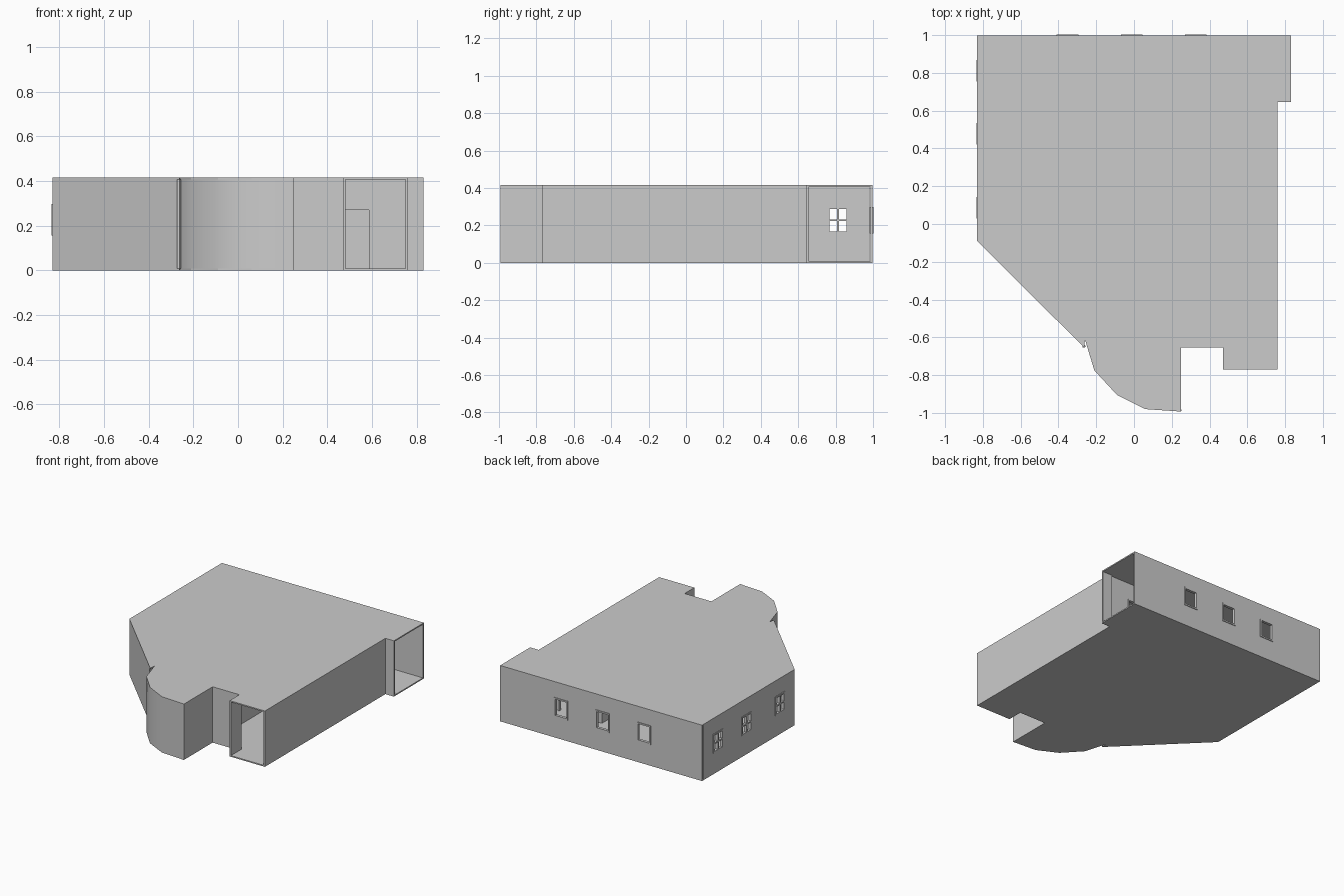
import bpy, bmesh, math
from mathutils import Vector, Matrix

if "Cube" in bpy.data.objects:
    bpy.data.objects.remove(bpy.data.objects["Cube"])

T = 0.011            # wall thickness
SLAB = 0.009         # floor / ceiling thickness
H = 0.415            # overall height
CURVE = [(0.25, -0.993), (0.06, -0.98), (-0.09, -0.905), (-0.21, -0.775), (-0.26, -0.61)]
NOTCH, SIDE = (-0.263, -0.655), (-0.83, -0.09)


def finish(name, bm):
    bmesh.ops.recalc_face_normals(bm, faces=bm.faces)
    me = bpy.data.meshes.new(name)
    bm.to_mesh(me)
    bm.free()
    ob = bpy.data.objects.new(name, me)
    bpy.context.collection.objects.link(ob)
    return ob


def prism(name, pts, z0, z1):
    bm = bmesh.new()
    f = bm.faces.new([bm.verts.new((x, y, z0)) for x, y in pts])
    ext = bmesh.ops.extrude_face_region(bm, geom=[f])['geom']
    bmesh.ops.translate(bm, vec=(0, 0, z1 - z0), verts=[v for v in ext if isinstance(v, bmesh.types.BMVert)])
    return finish(name, bm)


def wall(name, path):
    """Thickened polyline; the thickness goes to the right of the path."""
    p = [Vector(q) for q in path]
    nrm = []
    for a, b in zip(p, p[1:]):
        d = (b - a).normalized()
        nrm.append(Vector((d.y, -d.x)))
    inner = []
    for i, q in enumerate(p):
        n0, n1 = nrm[max(i - 1, 0)], nrm[min(i, len(nrm) - 1)]
        m = (n0 + n1).normalized()
        inner.append(q + m * T / max(m.dot(n0), 0.5))
    return prism(name, path + [tuple(q) for q in reversed(inner)], SLAB, H - SLAB)


def boxes(name, items):
    bm = bmesh.new()
    for lo, hi in items:
        lo, hi = Vector(lo), Vector(hi)
        bmesh.ops.create_cube(bm, size=1, matrix=Matrix.Translation((lo + hi) / 2) @ Matrix.Diagonal((*(hi - lo), 1)))
    return finish(name, bm)


def cut(ob, items):
    cutter = boxes("cutter", items)
    cutter.hide_render = True
    mod = ob.modifiers.new("openings", 'BOOLEAN')
    mod.operation, mod.solver, mod.object = 'DIFFERENCE', 'EXACT', cutter
    bpy.context.view_layer.objects.active = ob
    bpy.ops.object.modifier_apply(modifier=mod.name)
    bpy.data.objects.remove(cutter)


def frame(name, axis, c, hw, z0, z1, d0, d1, bar, sill=True, cross=False):
    """Rectangular frame running along axis (0 = x, 1 = y), depth d0..d1 across it."""
    rects = [(c - hw, c - hw + bar, z0, z1), (c + hw - bar, c + hw, z0, z1), (c - hw + bar, c + hw - bar, z1 - bar, z1)]
    if sill:
        rects.append((c - hw + bar, c + hw - bar, z0, z0 + bar))
    if cross:
        zm = (z0 + z1) / 2
        rects += [(c - 0.005, c + 0.005, z0 + bar, z1 - bar), (c - hw + bar, c + hw - bar, zm - 0.005, zm + 0.005)]
    items = []
    for a, b, lo, hi in rects:
        items.append(((a, d0, lo), (b, d1, hi)) if axis == 0 else ((d0, a, lo), (d1, b, hi)))
    return boxes(name, items)


# floor and ceiling slabs
outline = [(0.83, 0.997), (0.83, 0.645), (0.76, 0.645), (0.76, -0.77), (0.47, -0.77),
           (0.47, -0.655), (0.25, -0.655)] + CURVE + [NOTCH, SIDE, (-0.83, 0.997)]
prism("floor", outline, 0, SLAB)
prism("ceiling", outline, H - SLAB, H)

# outer walls
wall("porch_wall", [(0.47, -0.77), (0.47, -0.655), (0.25, -0.655), CURVE[0]])
bay = wall("curved_bay_wall", CURVE)
wall("bay_end_wall", [CURVE[-1], NOTCH])
wall("angled_wall", [NOTCH, SIDE])
left = wall("left_wall", [SIDE, (-0.83, 0.98)])
back = wall("back_wall", [(-0.83, 0.997), (0.83, 0.997)])
wall("right_wall", [(0.83, 0.645), (0.76, 0.645), (0.76, -0.77)])

# inner walls
door_wall = wall("inner_door_wall", [(0.25, 0.634), (0.75, 0.634)][::-1])
wall("inner_long_wall", [(0.25, 0.645), (0.25, -0.655)])

# window and door openings
ZW0, ZW1, HW = 0.157, 0.298, 0.057
LEFT_Y, BACK_X = (0.812, 0.477, 0.085), (-0.352, -0.013, 0.328)
cut(left, [((-0.9, y - HW + 0.004, ZW0 + 0.004), (-0.75, y + HW - 0.004, ZW1 - 0.004)) for y in LEFT_Y])
cut(back, [((x - HW + 0.004, 0.9, ZW0 + 0.004), (x + HW - 0.004, 1.1, ZW1 - 0.004)) for x in BACK_X])
cut(door_wall, [((0.455, 0.6, -0.1), (0.589, 0.7, 0.274))])

# window and door frames
for i, y in enumerate(LEFT_Y):
    frame(f"left_window_{i}", 1, y, HW, ZW0, ZW1, -0.835, -0.814, 0.011, cross=True)
for i, x in enumerate(BACK_X):
    frame(f"back_window_{i}", 0, x, HW, ZW0, ZW1, 0.981, 1.002, 0.011)
frame("door_frame", 0, 0.522, 0.074, SLAB, 0.28, 0.629, 0.65, 0.009, sill=False)

# smooth shading on the curved bay
bpy.ops.object.select_all(action='DESELECT')
bay.select_set(True)
bpy.context.view_layer.objects.active = bay
bpy.ops.object.shade_smooth_by_angle(angle=math.radians(35))
